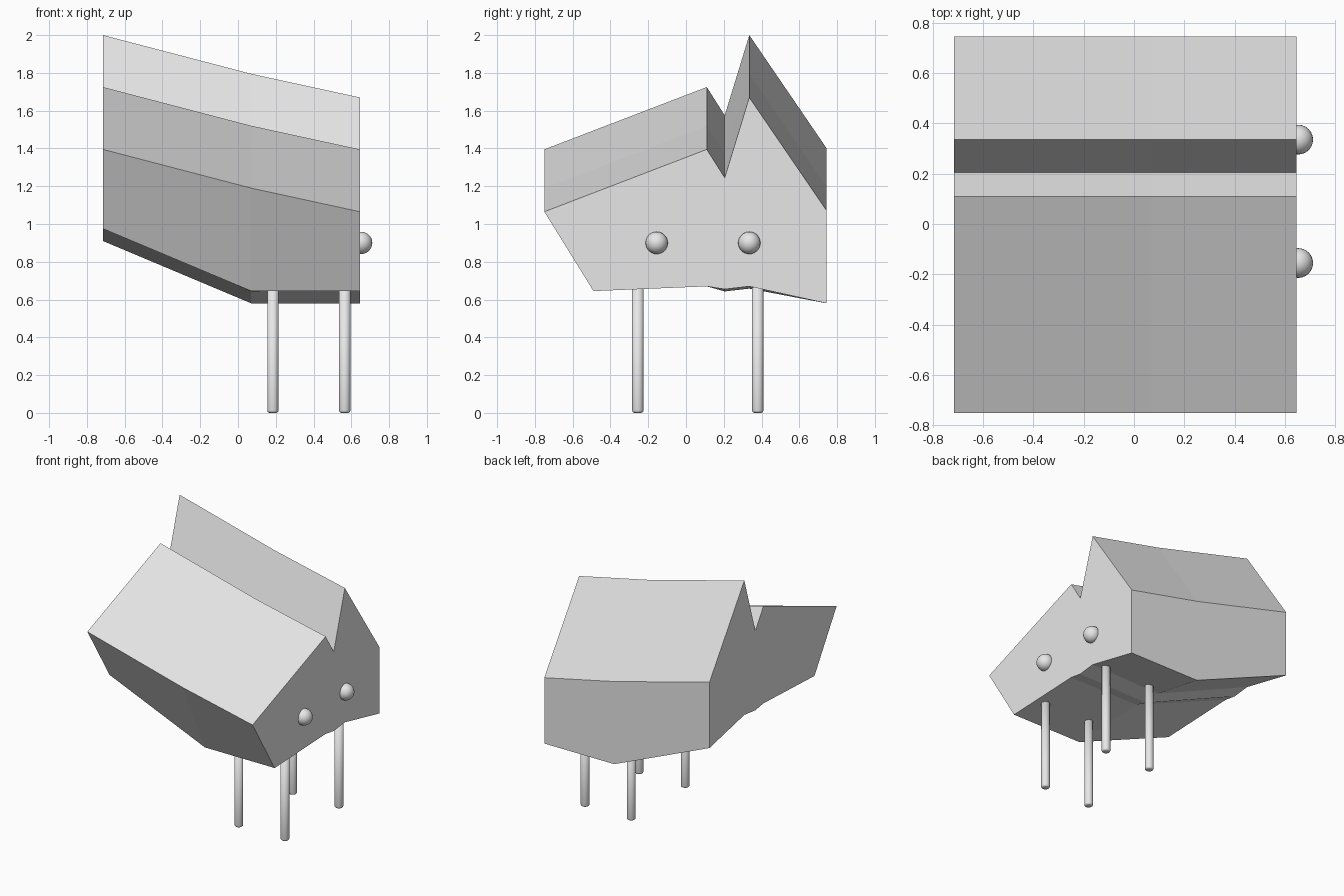
import bpy
import bmesh
from mathutils import Matrix

cube = bpy.data.objects.get("Cube")
if cube:
    bpy.data.objects.remove(cube, do_unlink=True)

grey = bpy.data.materials.new("plain_grey")
grey.use_nodes = True
grey.diffuse_color = (0.8, 0.8, 0.8, 1)
grey.node_tree.nodes["Principled BSDF"].inputs["Base Color"].default_value = (0.8, 0.8, 0.8, 1)


def finish(name, bm, smooth=False):
    bmesh.ops.recalc_face_normals(bm, faces=bm.faces)
    mesh = bpy.data.meshes.new(name)
    bm.to_mesh(mesh)
    bm.free()
    mesh.materials.append(grey)
    obj = bpy.data.objects.new(name, mesh)
    bpy.context.collection.objects.link(obj)
    for p in mesh.polygons:
        p.use_smooth = smooth
    return obj


# Body: one notched (y, z) profile swept along x, raised towards the far end
upper = [(-0.75, 1.065), (0.11, 1.395), (0.205, 1.245), (0.335, 1.67), (0.745, 1.07)]
lower = [(0.745, 0.58), (0.335, 0.67), (0.205, 0.655), (0.11, 0.67), (-0.49, 0.645)]
# x, rise of the upper points, rise of the lower points, dip of the underside groove
stations = [(-0.715, 0.33, 0.33, 0), (0.07, 0.125, 0, 0.012), (0.645, 0, 0, 0)]

bm = bmesh.new()
rings = []
for x, rise_top, rise_bottom, dip in stations:
    ring = [bm.verts.new((x, y, z + rise_top)) for y, z in upper]
    for y, z in lower:
        groove = dip if 0.15 < y < 0.4 else 0
        ring.append(bm.verts.new((x, y, z + rise_bottom - groove)))
    rings.append(ring)
for a, b in zip(rings, rings[1:]):
    for i in range(len(a)):
        j = (i + 1) % len(a)
        bm.faces.new((a[i], a[j], b[j], b[i]))
bm.faces.new(rings[0])
bm.faces.new(rings[-1])
finish("body", bm)

# Legs: thin posts with rounded feet
LEG_R, LEG_H = 0.03, 0.72
for side, y in (("front", -0.255), ("back", 0.38)):
    for end, x in (("inner", 0.185), ("outer", 0.565)):
        bm = bmesh.new()
        bmesh.ops.create_cone(bm, cap_ends=True, segments=24, radius1=LEG_R, radius2=LEG_R,
                              depth=LEG_H, matrix=Matrix.Translation((x, y, LEG_H / 2)))
        rim = [e for e in bm.edges if all(v.co.z < 0.01 for v in e.verts)]
        bmesh.ops.bevel(bm, geom=rim, offset=0.013, segments=3, profile=0.5, affect='EDGES')
        finish(f"{side}_{end}_leg", bm, smooth=True)

# Eyes: small balls half sunk into the end wall
for name, y in (("front_eye", -0.155), ("back_eye", 0.335)):
    bm = bmesh.new()
    bmesh.ops.create_uvsphere(bm, u_segments=24, v_segments=14, radius=0.059,
                              matrix=Matrix.Translation((0.652, y, 0.9)))
    finish(name, bm, smooth=True)
